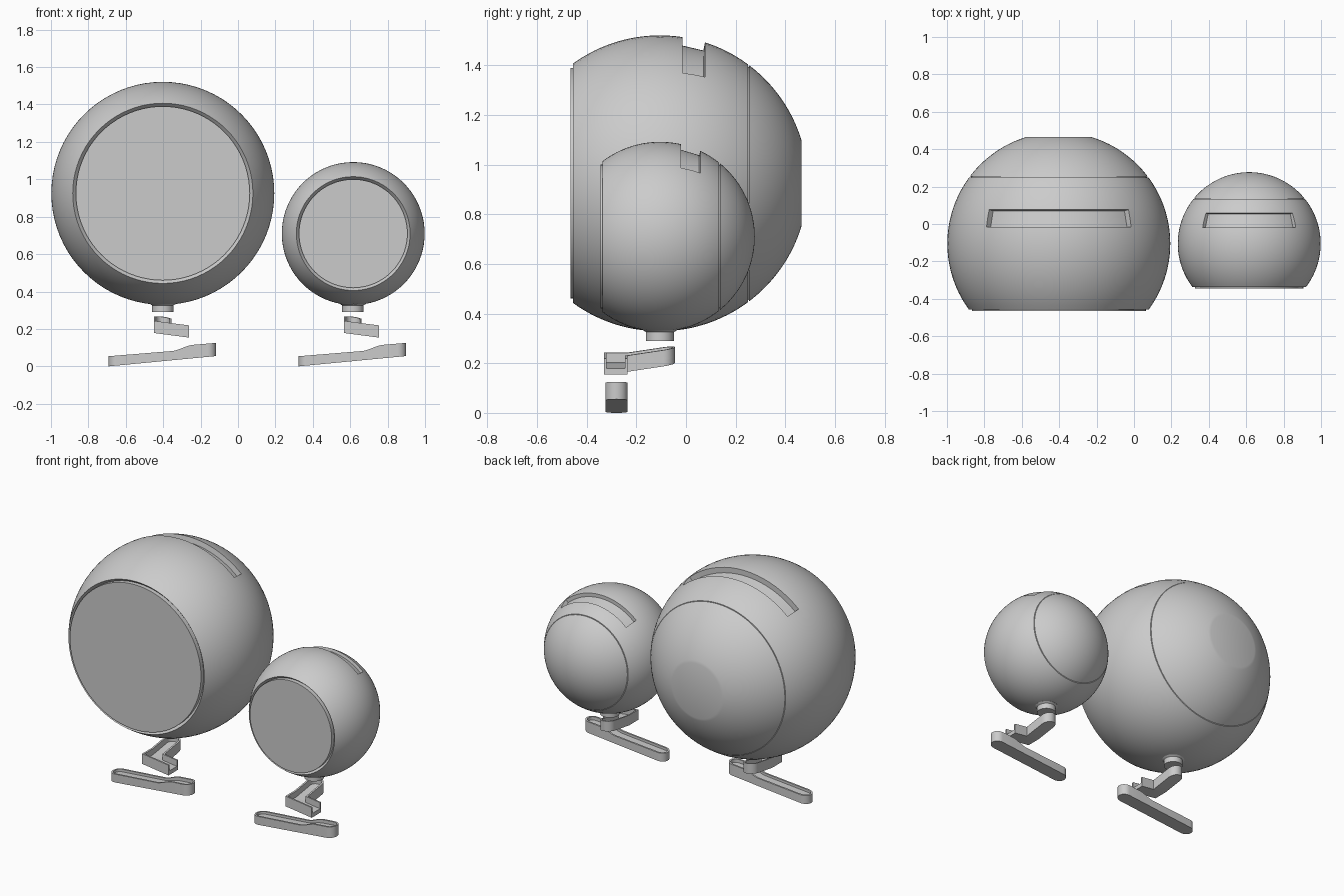
import bpy, bmesh, math
from mathutils import Vector

if "Cube" in bpy.data.objects:
    bpy.data.objects.remove(bpy.data.objects["Cube"])

AXIS_Y = -0.105   # y of both sphere centres


def finish(name, bm, smooth=True):
    bmesh.ops.remove_doubles(bm, verts=bm.verts, dist=1e-5)
    bmesh.ops.recalc_face_normals(bm, faces=bm.faces)
    me = bpy.data.meshes.new(name)
    bm.to_mesh(me)
    bm.free()
    ob = bpy.data.objects.new(name, me)
    bpy.context.collection.objects.link(ob)
    if smooth:
        smooth_shade(ob)
    return ob


def activate(ob):
    bpy.ops.object.select_all(action='DESELECT')
    ob.select_set(True)
    bpy.context.view_layer.objects.active = ob


def smooth_shade(ob):
    activate(ob)
    bpy.ops.object.shade_smooth_by_angle(angle=math.radians(30))


def lathe(profile, centre, axis='Y', segs=80):
    """Revolve (height, radius) points around an axis through centre."""
    bm = bmesh.new()
    rings = []
    for i in range(segs):
        a = 2 * math.pi * i / segs
        ring = []
        for h, r in profile:
            u, v = r * math.cos(a), r * math.sin(a)
            p = Vector((u, h, v)) if axis == 'Y' else Vector((u, v, h))
            ring.append(bm.verts.new(p + Vector(centre)))
        rings.append(ring)
    for a, b in zip(rings, rings[1:] + rings[:1]):
        for k in range(len(profile) - 1):
            bm.faces.new((a[k], a[k + 1], b[k + 1], b[k]))
    return bm


def arc_cutter(section, half_angle, centre, steps=32):
    """Closed (height, radius) section swept across the top of the ball."""
    bm = bmesh.new()
    rings = []
    for i in range(steps + 1):
        a = half_angle * (2 * i / steps - 1)
        rings.append([bm.verts.new(Vector((r * math.sin(a), h, r * math.cos(a))) + Vector(centre))
                      for h, r in section])
    n = len(section)
    for a, b in zip(rings, rings[1:]):
        for k in range(n):
            bm.faces.new((a[k], a[(k + 1) % n], b[(k + 1) % n], b[k]))
    bm.faces.new(rings[0])
    bm.faces.new(rings[-1])
    return finish("slot_cutter", bm, smooth=False)


def prism(bm, outline, t0, t1):
    lo = [bm.verts.new((x, y, t0)) for x, y in outline]
    hi = [bm.verts.new((x, y, t1)) for x, y in outline]
    n = len(outline)
    bm.faces.new(lo[::-1])
    bm.faces.new(hi)
    for i in range(n):
        j = (i + 1) % n
        bm.faces.new((lo[i], lo[j], hi[j], hi[i]))


def tray(name, floor, wall, depth_t, bottom, top, cuts, x0):
    """Floor slab plus upright rim, then bent to the bottom and top heights."""
    bm = bmesh.new()
    prism(bm, floor, 0, depth_t)
    prism(bm, wall, depth_t, 1)
    for co, no in cuts:
        bmesh.ops.bisect_plane(bm, geom=bm.verts[:] + bm.edges[:] + bm.faces[:],
                               plane_co=co, plane_no=no)
    bmesh.ops.triangulate(bm, faces=[f for f in bm.faces if len(f.verts) > 4])
    for v in bm.verts:
        x, y, t = v.co
        b = bottom(x, y)
        v.co = (x + x0, y, b + t * (top(x, y) - b))
    bmesh.ops.recalc_face_normals(bm, faces=bm.faces)
    me = bpy.data.meshes.new(name)
    bm.to_mesh(me)
    bm.free()
    ob = bpy.data.objects.new(name, me)
    bpy.context.collection.objects.link(ob)
    smooth_shade(ob)


def ball(size, x, z, R, front, back, seam, disc_r, slot, slot_angle):
    c = (x, AXIS_Y, z)

    def arc(h0, h1, n):
        a0, a1 = math.acos(-h0 / R), math.acos(max(-1, -h1 / R))
        return [(-R * math.cos(a0 + (a1 - a0) * i / n), R * math.sin(a0 + (a1 - a0) * i / n))
                for i in range(n + 1)]
    # shell with recessed front rim and a thin seam groove
    g, d = 0.002, 0.008
    fore, aft = arc(front, seam - g, 30), arc(seam + g, back, 22)
    prof = [(front + 0.018, 0), (front + 0.018, disc_r)] + fore
    prof += [(seam - g, fore[-1][1] - d), (seam + g, aft[0][1] - d)] + aft + [(back, 0)]
    shell = finish(size + "_ball_shell", lathe(prof, c), smooth=False)
    # slot across the top
    cutter = arc_cutter(slot, slot_angle, c)
    mod = shell.modifiers.new("slot", 'BOOLEAN')
    mod.operation, mod.object, mod.solver = 'DIFFERENCE', cutter, 'EXACT'
    activate(shell)
    bpy.ops.object.modifier_apply(modifier=mod.name)
    bpy.data.objects.remove(cutter)
    smooth_shade(shell)
    # flat front panel
    panel = [(front + 0.018, 0), (front + 0.018, disc_r), (front - 0.009, disc_r), (front - 0.009, 0)]
    finish(size + "_front_panel", lathe(panel, c))


# L-shaped link outline: round end under the ball, open end towards +x
def link_path(w, cy=-0.283, end=0.14):
    arc = [(w * math.cos(math.pi * i / 16), -0.092 + w * math.sin(math.pi * i / 16)) for i in range(17)]
    return [(end, cy + w), (w, cy + w)] + arc + [(-w, cy - w), (end, cy - w)]


# Stadium outline of the foot bar
def foot_path(w, r=0.045, a=-0.29, b=0.285, cy=-0.28):
    pts = []
    for cx, start in ((b - r, -90), (a + r, 90)):
        for i in range(13):
            t = math.radians(start + 15 * i)
            pts.append((cx + w * math.cos(t), cy + w * math.sin(t)))
    return pts


def link_bottom(x, y):
    return 0.207 + 0.15 * (max(y, -0.235) + 0.045) - 0.13 * (x + 0.05)


def foot_bottom(x, y):
    return 0.055 * (x + 0.29) / 0.575


def foot_top(x, y):
    s = min(1, max(0, (x - 0.05) / 0.11))
    return 0.054 + 0.082 * (x + 0.29) + (0.024 - 0.0) * s * s * (3 - 2 * s)


def stand(size, x):
    # short stem with a flared collar under the ball
    stem = [(0.29, 0), (0.29, 0.057), (0.326, 0.057), (0.334, 0.07), (0.36, 0.07), (0.36, 0)]
    finish(size + "_stem", lathe(stem, (x, AXIS_Y, 0), 'Z', 40))
    # angled link
    tray(size + "_link", link_path(0.047), link_path(0.047) + link_path(0.037)[::-1], 0.4,
         link_bottom, lambda a, b: link_bottom(a, b) + 0.065,
         [((0, -0.235, 0), (0, 1, 0))], x)
    # foot bar: the rim is one loop split at the ends of the outline
    outer, inner = foot_path(0.045), foot_path(0.034)
    rim = outer + outer[:1] + inner[:1] + inner[:0:-1] + inner[:1]
    rim = rim[:-1] + [(inner[0][0] + 1e-6, inner[0][1])]
    bm_cuts = [((0.03 + 0.015 * i, 0, 0), (1, 0, 0)) for i in range(10)]
    bar(size + "_foot_bar", outer, inner, bm_cuts, x)


def bar(name, outer, inner, cuts, x0, floor_t=0.7):
    bm = bmesh.new()
    levels = [(outer, 0), (outer, 1), (inner, 1), (inner, floor_t)]
    loops = [[bm.verts.new((x, y, t)) for x, y in o] for o, t in levels]
    n = len(outer)
    for a, b in zip(loops, loops[1:]):
        for i in range(n):
            j = (i + 1) % n
            bm.faces.new((a[i], a[j], b[j], b[i]))
    bm.faces.new(loops[0][::-1])
    bm.faces.new(loops[-1])
    for co, no in cuts:
        bmesh.ops.bisect_plane(bm, geom=bm.verts[:] + bm.edges[:] + bm.faces[:],
                               plane_co=co, plane_no=no)
    for v in bm.verts:
        x, y, t = v.co
        b = foot_bottom(x, y)
        v.co = (x + x0, y, b + t * (foot_top(x, y) - b))
    finish(name, bm)


ball("large", -0.402, 0.925, 0.596, -0.351, 0.57, 0.356, 0.465,
     [(0.09, 0.555), (0.175, 0.535), (0.20, 0.66), (0.09, 0.66)], math.radians(41))
ball("small", 0.616, 0.71, 0.382, -0.231, 0.382, 0.24, 0.29,
     [(0.085, 0.35), (0.158, 0.328), (0.188, 0.44), (0.085, 0.44)], math.radians(42))
stand("large", -0.402)
stand("small", 0.614)
